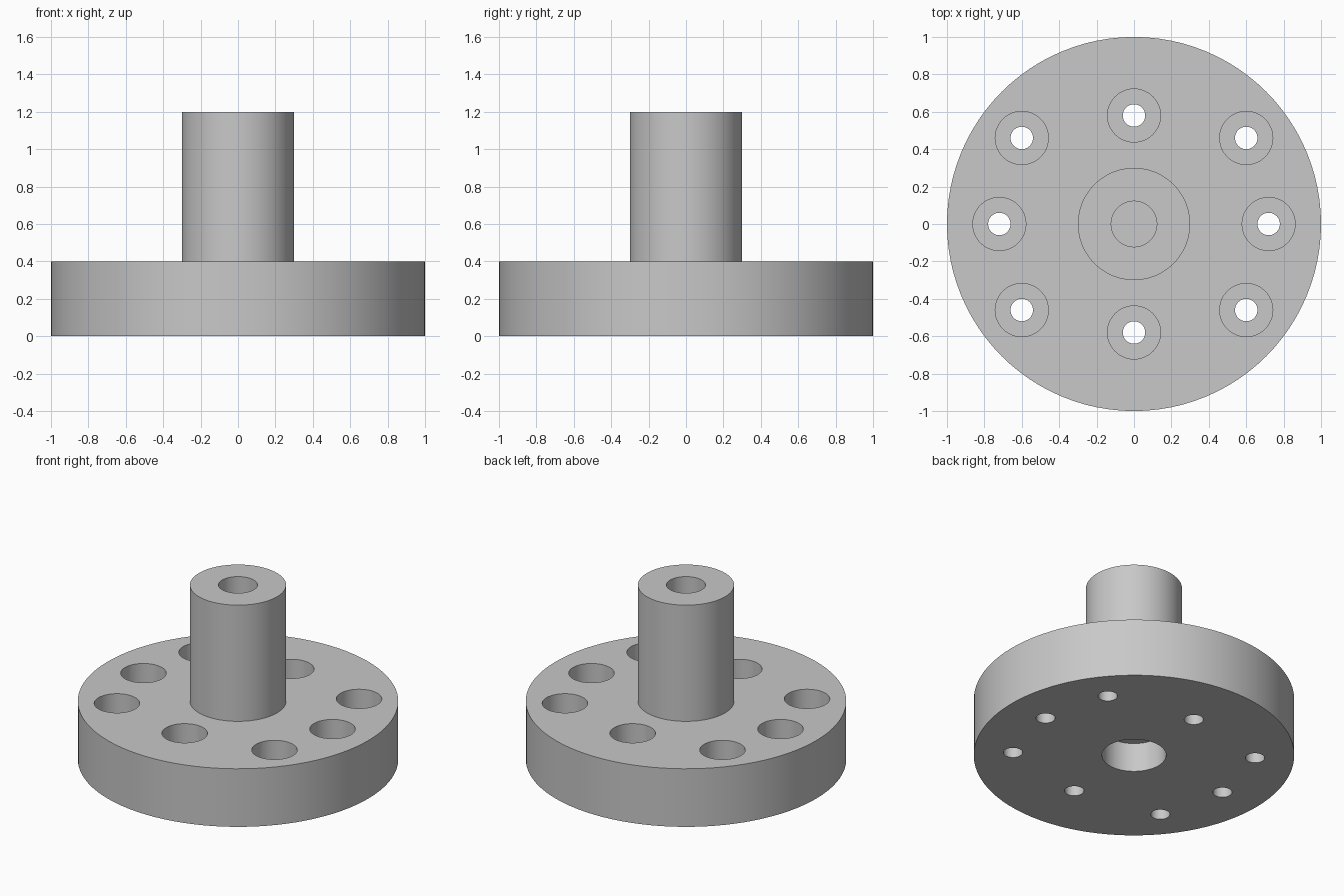
import bpy, bmesh, math

cube = bpy.data.objects.get("Cube")
if cube:
    bpy.data.objects.remove(cube, do_unlink=True)

grey = bpy.data.materials.new("light grey")
grey.use_nodes = True
grey.diffuse_color = (0.58, 0.58, 0.58, 1)
grey.node_tree.nodes["Principled BSDF"].inputs["Base Color"].default_value = grey.diffuse_color


def lathe(name, profile, sides, centres=((0, 0),)):
    """Revolve a radius/height profile about z, once at every centre."""
    bm = bmesh.new()
    for cx, cy in centres:
        verts = [bm.verts.new((cx + r, cy, z)) for r, z in profile]
        edges = [bm.edges.new(pair) for pair in zip(verts, verts[1:])]
        bmesh.ops.spin(bm, geom=verts + edges, cent=(cx, cy, 0), axis=(0, 0, 1),
                       angle=math.tau, steps=sides, use_merge=False)
    bmesh.ops.remove_doubles(bm, verts=bm.verts[:], dist=0.0005)
    bmesh.ops.recalc_face_normals(bm, faces=bm.faces[:])
    mesh = bpy.data.meshes.new(name)
    bm.to_mesh(mesh)
    bm.free()
    mesh.materials.append(grey)
    obj = bpy.data.objects.new(name, mesh)
    bpy.context.collection.objects.link(obj)
    return obj


# Flange and hub, with a blind bore above and a wider recess below
hub = lathe("flanged_hub", [
    (0, 0.2), (0.2, 0.2), (0.2, 0), (1, 0), (1, 0.4),
    (0.3, 0.4), (0.3, 1.2), (0.122, 1.2), (0.122, 0.4), (0, 0.4)], 96)

# Counterbored bolt holes, stepped at mid thickness
centres = [(0.6 * sx, 0.46 * sy) for sx in (-1, 1) for sy in (-1, 1)]
centres += [(s * 0.72, 0) for s in (-1, 1)] + [(0, s * 0.58) for s in (-1, 1)]
cutter = lathe("bolt_hole_cutter", [
    (0, -0.1), (0.06, -0.1), (0.06, 0.2), (0.142, 0.2), (0.142, 0.5), (0, 0.5)],
    48, centres)
cutter.hide_render = True

# Cut the holes and bake the result
cut = hub.modifiers.new("bolt_holes", "BOOLEAN")
cut.operation = "DIFFERENCE"
cut.solver = "EXACT"
cut.object = cutter
bpy.ops.object.select_all(action="DESELECT")
hub.select_set(True)
bpy.context.view_layer.objects.active = hub
bpy.ops.object.modifier_apply(modifier=cut.name)
bpy.data.objects.remove(cutter, do_unlink=True)
bpy.ops.object.shade_smooth_by_angle(angle=math.radians(30))
